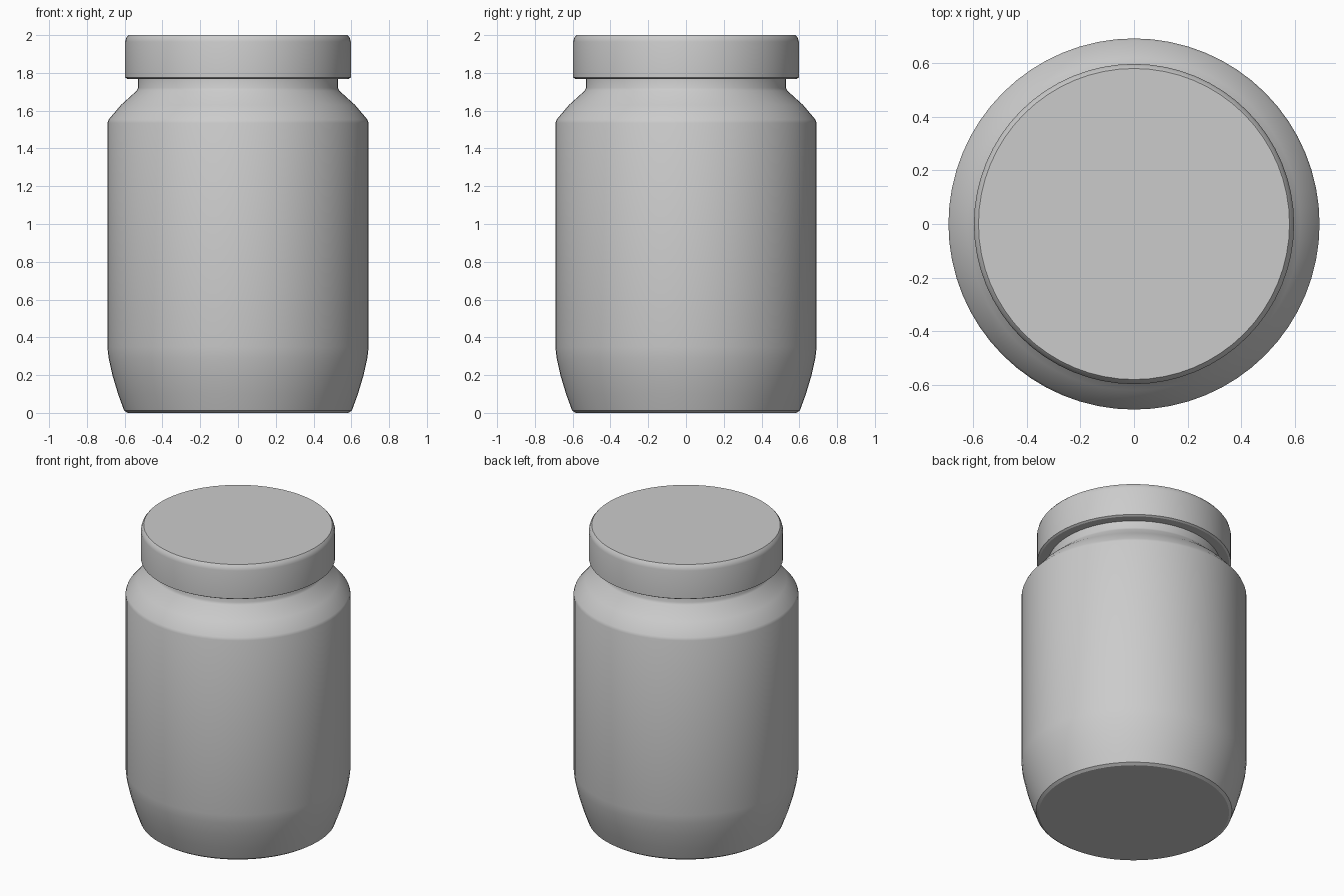
import bpy
import bmesh
import math

cube = bpy.data.objects.get("Cube")
if cube:
    bpy.data.objects.remove(cube, do_unlink=True)

SIDES = 64

grey = bpy.data.materials.new("plain grey")
grey.use_nodes = True
colour = (0.6, 0.6, 0.6, 1)
grey.diffuse_color = colour
grey.node_tree.nodes["Principled BSDF"].inputs["Base Color"].default_value = colour


def lathe(name, profile):
    """Turn a (radius, height) profile around z, closing both ends."""
    bm = bmesh.new()
    rings = []
    for r, z in profile:
        rings.append([bm.verts.new((r * math.cos(a), r * math.sin(a), z))
                      for a in (math.tau * i / SIDES for i in range(SIDES))])
    for low, high in zip(rings, rings[1:]):
        for i in range(SIDES):
            j = (i + 1) % SIDES
            bm.faces.new((low[i], low[j], high[j], high[i]))
    bm.faces.new(rings[0][::-1])
    bm.faces.new(rings[-1])
    mesh = bpy.data.meshes.new(name)
    bm.to_mesh(mesh)
    bm.free()
    mesh.materials.append(grey)
    obj = bpy.data.objects.new(name, mesh)
    bpy.context.collection.objects.link(obj)
    bpy.ops.object.select_all(action="DESELECT")
    obj.select_set(True)
    bpy.context.view_layer.objects.active = obj
    bpy.ops.object.shade_smooth_by_angle(angle=math.radians(28))
    return obj


# Jar: tapered foot, straight wall, sloping shoulder and short neck
lathe("jar_body", [
    (0.585, 0), (0.603, 0.012), (0.635, 0.1), (0.665, 0.2), (0.685, 0.29),
    (0.692, 0.35), (0.692, 1.535), (0.685, 1.553), (0.62, 1.63),
    (0.537, 1.705), (0.53, 1.72), (0.53, 1.78),
])

# Flat lid with a softened top rim
lathe("lid", [
    (0.585, 1.768), (0.597, 1.775), (0.597, 1.965), (0.592, 1.985), (0.58, 2.0),
])
